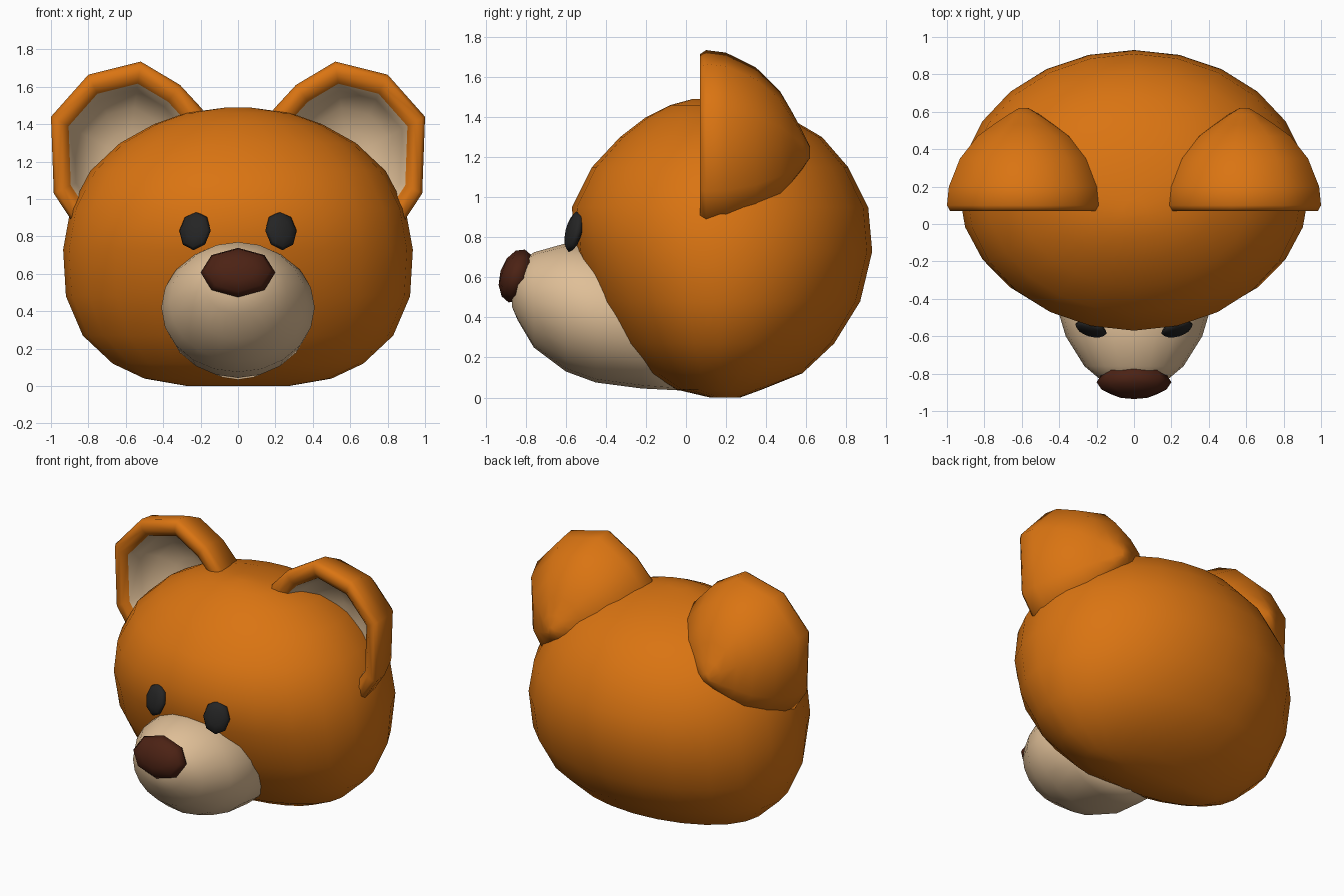
import bpy, bmesh, math
from mathutils import Matrix, Vector

if "Cube" in bpy.data.objects:
    bpy.data.objects.remove(bpy.data.objects["Cube"])


def material(name, rgb):
    m = bpy.data.materials.new(name)
    m.diffuse_color = (*rgb, 1)
    m.use_nodes = True
    m.node_tree.nodes["Principled BSDF"].inputs["Base Color"].default_value = m.diffuse_color
    return m


ORANGE = material("orange_fur", (0.70, 0.175, 0.006))
BEIGE = material("beige_fur", (0.74, 0.52, 0.31))
BLACK = material("eye_black", (0.018, 0.018, 0.018))
BROWN = material("nose_brown", (0.072, 0.016, 0.007))


def finish(bm, name, mats):
    bmesh.ops.recalc_face_normals(bm, faces=bm.faces[:])
    for f in bm.faces:
        f.smooth = True
    me = bpy.data.meshes.new(name)
    bm.to_mesh(me)
    bm.free()
    for m in mats:
        me.materials.append(m)
    ob = bpy.data.objects.new(name, me)
    bpy.context.collection.objects.link(ob)
    return ob


def loft(rings, name, mats, inner_from=None):
    """Skin a list of rings and cap both ends; bands from inner_from use slot 1."""
    bm = bmesh.new()
    rv = [[bm.verts.new(p) for p in r] for r in rings]
    n = len(rv[0])
    for k in range(len(rv) - 1):
        for i in range(n):
            j = (i + 1) % n
            f = bm.faces.new((rv[k][i], rv[k][j], rv[k + 1][j], rv[k + 1][i]))
            f.material_index = int(inner_from is not None and k >= inner_from)
    bm.faces.new(rv[0])
    last = bm.faces.new(rv[-1])
    last.material_index = int(inner_from is not None)
    return finish(bm, name, mats)


def angles(n):
    return [2 * math.pi * i / n for i in range(n)]


# Head: horizontal rings (z, half width, front y, back y)
head = [(0, .27, .12, .27), (.04, .50, -.05, .38), (.12, .67, -.19, .58),
        (.27, .83, -.33, .74), (.48, .92, -.46, .87), (.73, .935, -.55, .93),
        (.95, .895, -.57, .91), (1.15, .79, -.47, .81), (1.30, .63, -.33, .68),
        (1.40, .45, -.20, .51), (1.46, .28, -.08, .32), (1.49, .06, .03, .13)]
rings = []
for z, w, yf, yb in head:
    yc = min(max(.17, yf), yb) if z < 1.45 else (yf + yb) / 2
    if z == 0:
        yc = .2
    ring = []
    for a in angles(24):
        s = math.sin(a)
        ring.append((w * math.cos(a), yc + s * ((yb - yc) if s > 0 else (yc - yf)), z))
    rings.append(ring)
loft(rings, "head", [ORANGE])

# Muzzle: rings along y (y, half width, low z, high z)
muzzle = [(-.868, .06, .45, .57), (-.84, .17, .385, .66), (-.76, .265, .25, .725),
          (-.60, .365, .13, .77), (-.45, .41, .075, .765), (-.22, .385, .045, .70),
          (-.02, .25, .035, .45)]
loft([[(w * math.cos(a), y, (lo + hi) / 2 + (hi - lo) / 2 * math.sin(a))
       for a in angles(20)] for y, w, lo, hi in muzzle], "muzzle", [BEIGE])

# Ears: rim outline scaled back into a bowl, then folded forward into a dish
rim = [(1.0, 1.44), (.80, 1.665), (.52, 1.735), (.31, 1.61), (.19, 1.48),
       (.16, 1.2), (.35, .95), (.68, .85), (.88, .87), (.985, 1.03)]
bowl = [(.62, .06), (.585, .2), (.53, .40), (.47, .60), (.35, .83), (.20, .975),
        (.10, 1.0), (.07, .96), (.07, .86), (.10, .77),
        (.20, .70), (.29, .52), (.34, .28), (.35, .05)]
CX, CZ = .59, 1.22
for s, side in ((1, "left"), (-1, "right")):
    loft([[(s * (CX + (x - CX) * k), y, CZ + (z - CZ) * k) for x, z in rim]
          for y, k in bowl], "ear_" + side, [ORANGE, BEIGE], inner_from=9)


# Low-poly flattened balls for eyes and nose
def button(name, loc, size, tilt, yaw, mat):
    bm = bmesh.new()
    m = (Matrix.Translation(Vector(loc)) @ Matrix.Rotation(yaw, 4, 'Z')
         @ Matrix.Rotation(tilt, 4, 'X') @ Matrix.Diagonal((*size, 1))
         @ Matrix.Rotation(math.pi / 2, 4, 'X'))
    bmesh.ops.create_uvsphere(bm, u_segments=8, v_segments=6, radius=1, matrix=m)
    finish(bm, name, [mat])


for s, side in ((1, "left"), (-1, "right")):
    button("eye_" + side, (.23 * s, -.56, .83), (.088, .035, .107), -.25, .3 * s, BLACK)
button("nose", (0, -.845, .607), (.2, .085, .138), -.3, 0, BROWN)
